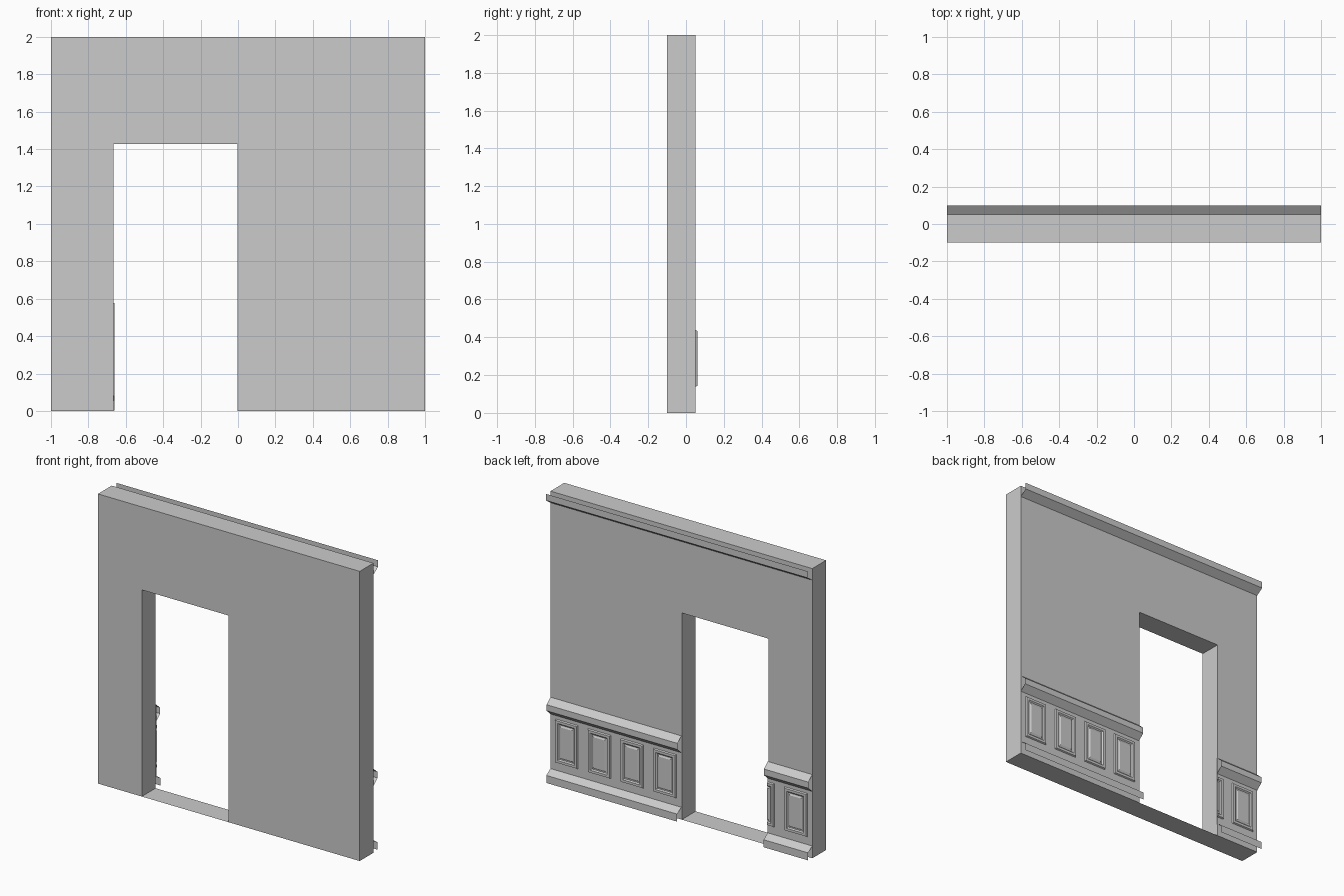
import bpy, bmesh
from mathutils import Vector

if "Cube" in bpy.data.objects:
    bpy.data.objects.remove(bpy.data.objects["Cube"])

BACK = 0.05                     # decorated wall plane
DOOR_L, DOOR_R, DOOR_T = -0.665, -0.003, 1.427
EDGE_L = -0.66                  # trim pokes slightly into the doorway
SPANS = [(-1.0, EDGE_L), (0.0, 1.0)]


def finish(bm, name):
    mesh = bpy.data.meshes.new(name)
    bm.to_mesh(mesh)
    bm.free()
    obj = bpy.data.objects.new(name, mesh)
    bpy.context.collection.objects.link(obj)
    return obj


def trim(name, profile, spans):
    """Open moulding strip: (y, z) profile from top to bottom, run along x."""
    bm = bmesh.new()
    for x0, x1 in spans:
        rows = [[bm.verts.new((x, y, z)) for x in (x0, x1)] for y, z in profile]
        for a, b in zip(rows, rows[1:]):
            bm.faces.new((a[0], a[1], b[1], b[0]))
    return finish(bm, name)


def panel(name, cx, cut=None):
    """Raised frame, groove and raised field as nested rectangles."""
    bm = bmesh.new()
    rings = []
    for inset, y in [(0, 0.051), (0.005, 0.06), (0.022, 0.06), (0.03, 0.053),
                     (0.036, 0.053), (0.045, 0.058)]:
        w, zt, zb = 0.087 - inset, 0.438 - inset, 0.138 + inset
        rings.append([bm.verts.new((x, y, z)) for x, z in
                      ((cx - w, zt), (cx + w, zt), (cx + w, zb), (cx - w, zb))])
    for o, n in zip(rings, rings[1:]):
        for i in range(4):
            j = (i + 1) % 4
            bm.faces.new((o[i], o[j], n[j], n[i]))
    bm.faces.new(rings[-1])
    if cut is not None:
        bmesh.ops.bisect_plane(bm, geom=bm.verts[:] + bm.edges[:] + bm.faces[:],
                               plane_co=Vector((cut, 0, 0)), plane_no=Vector((1, 0, 0)),
                               clear_outer=True)
    return finish(bm, name)


# Wall with door opening
bm = bmesh.new()
outline = [(-1, 0), (DOOR_L, 0), (DOOR_L, DOOR_T), (DOOR_R, DOOR_T),
           (DOOR_R, 0), (1, 0), (1, 2), (-1, 2)]
face = bm.faces.new([bm.verts.new((x, -0.1, z)) for x, z in outline])
ext = bmesh.ops.extrude_face_region(bm, geom=[face])
bmesh.ops.translate(bm, vec=(0, BACK + 0.1, 0),
                    verts=[v for v in ext["geom"] if isinstance(v, bmesh.types.BMVert)])
bmesh.ops.recalc_face_normals(bm, faces=bm.faces[:])
finish(bm, "wall")

# Floor sheet across the doorway
bm = bmesh.new()
bm.faces.new([bm.verts.new((x, y, 0)) for x, y in
              ((DOOR_L, -0.1), (DOOR_R, -0.1), (DOOR_R, BACK), (DOOR_L, BACK))])
finish(bm, "threshold")

# Mouldings on the back side
trim("cornice", [(0.1, 2.0), (0.1, 1.955), (BACK, 1.92)], [(-1, 1)])
trim("wainscot", [(0.051, 0.578), (0.051, 0.08)], SPANS)
trim("chair_rail", [(0.051, 0.578), (0.093, 0.542), (0.093, 0.5), (0.051, 0.462)], SPANS)
trim("baseboard", [(0.051, 0.085), (0.096, 0.055), (0.096, 0.003)], SPANS)

# Wainscot panels at an even pitch, one cut off by the doorway
for i, cx in enumerate((0.875, 0.625, 0.375, 0.125, -0.875)):
    panel(f"panel_{i + 1}", cx)
panel("panel_cut", -0.625, EDGE_L)
